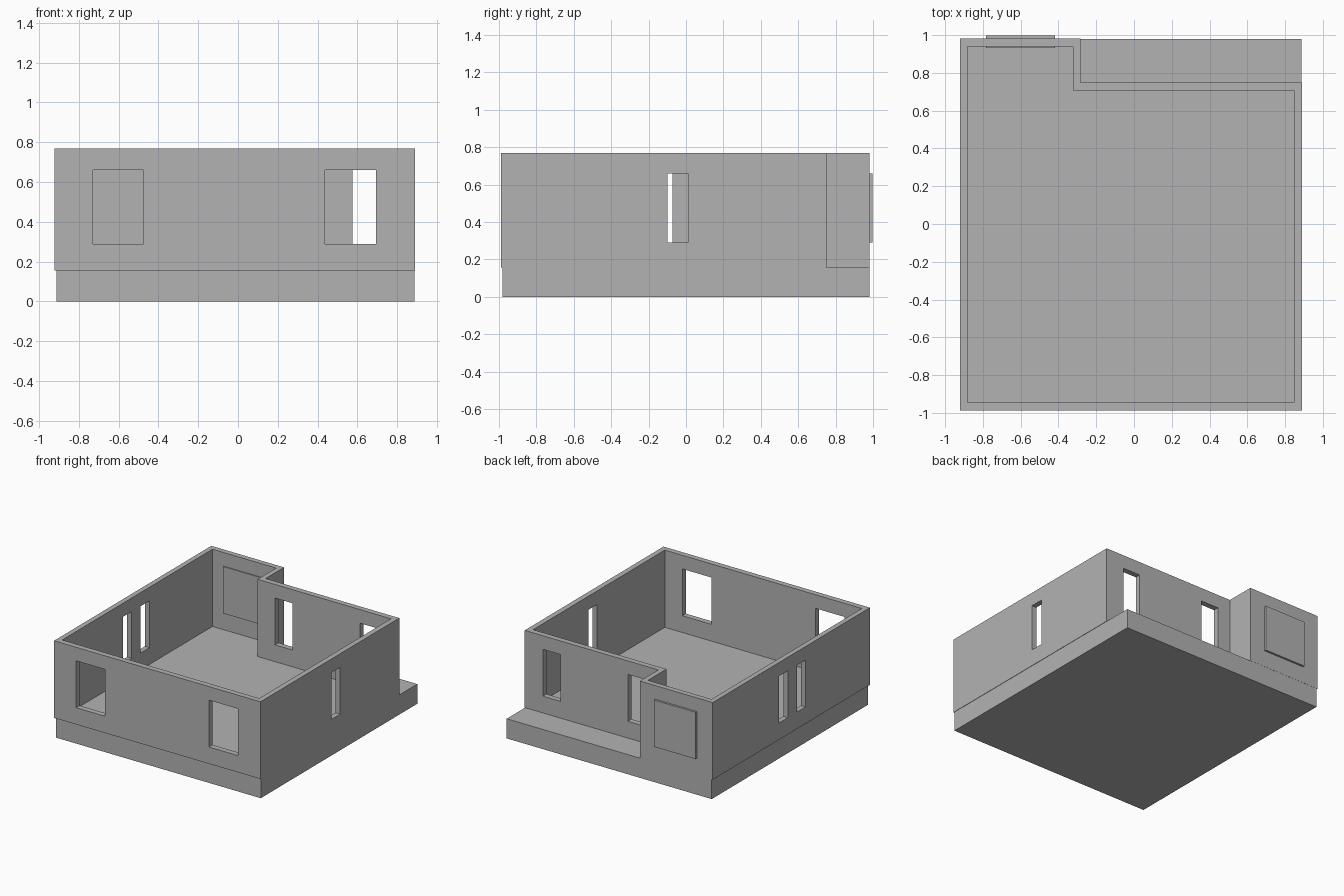
import bpy, bmesh
from mathutils import Matrix, Vector

default = bpy.data.objects.get("Cube")
if default:
    bpy.data.objects.remove(default, do_unlink=True)

# Single plaster grey
grey = bpy.data.materials.new("plaster_grey")
grey.use_nodes = True
colour = (0.45, 0.45, 0.45, 1)
grey.diffuse_color = colour
for node in grey.node_tree.nodes:
    if node.type == 'BSDF_PRINCIPLED':
        node.inputs["Base Color"].default_value = colour

SLAB_TOP, WALL_TOP = 0.156, 0.768
SILL, HEAD = 0.289, 0.66


def finish(name, bm):
    bmesh.ops.recalc_face_normals(bm, faces=bm.faces)
    mesh = bpy.data.meshes.new(name)
    bm.to_mesh(mesh)
    bm.free()
    mesh.materials.append(grey)
    obj = bpy.data.objects.new(name, mesh)
    bpy.context.scene.collection.objects.link(obj)
    return obj


def add_box(bm, xs, ys, zs):
    low, high = Vector((xs[0], ys[0], zs[0])), Vector((xs[1], ys[1], zs[1]))
    size = Matrix.Diagonal((*(high - low), 1))
    bmesh.ops.create_cube(bm, size=1, matrix=Matrix.Translation((low + high) / 2) @ size)


def box(name, xs, ys, zs):
    bm = bmesh.new()
    add_box(bm, xs, ys, zs)
    return finish(name, bm)


def l_outline(left, right, front, notch_y, notch_x, back):
    return [(left, front), (right, front), (right, notch_y),
            (notch_x, notch_y), (notch_x, back), (left, back)]


# Foundation slab, also forming the open terrace in the notch
box("foundation_slab", (-0.912, 0.886), (-0.98, 0.98), (0, SLAB_TOP))

# L-shaped ring of walls between an outer and an inner outline
outer = l_outline(-0.921, 0.889, -0.988, 0.75, -0.283, 0.981)
inner = l_outline(-0.881, 0.847, -0.944, 0.706, -0.323, 0.939)
bm = bmesh.new()
rings = [[bm.verts.new((x, y, z)) for x, y in outline]
         for outline, z in ((outer, SLAB_TOP), (outer, WALL_TOP),
                            (inner, WALL_TOP), (inner, SLAB_TOP))]
for a, b in zip(rings, rings[1:] + rings[:1]):
    for i in range(len(a)):
        j = (i + 1) % len(a)
        bm.faces.new((a[i], a[j], b[j], b[i]))
walls = finish("walls", bm)

# Window openings, each a box passing through its wall
front, rear = (-1.1, -0.85), (0.66, 0.8)
right_side, left_side = (0.8, 1.0), (-1.0, -0.8)
openings = [
    ((-0.728, -0.474), front), ((0.436, 0.693), front),
    ((-0.17, -0.015), rear), ((0.575, 0.73), rear),
    (right_side, (-0.098, 0.01)),
    (left_side, (-0.182, -0.073)), (left_side, (0.04, 0.15)),
]
bm = bmesh.new()
for xs, ys in openings:
    add_box(bm, xs, ys, (SILL, HEAD))
cutter = finish("window_cutter", bm)
cutter.hide_render = True

cut = walls.modifiers.new("windows", 'BOOLEAN')
cut.operation = 'DIFFERENCE'
cut.solver = 'EXACT'
cut.object = cutter
bpy.context.view_layer.update()
evaluated = walls.evaluated_get(bpy.context.evaluated_depsgraph_get())
cut_mesh = bpy.data.meshes.new_from_object(evaluated)
walls.modifiers.clear()
walls.data = cut_mesh
bpy.data.objects.remove(cutter, do_unlink=True)

# Closed panel standing slightly proud of both sides of the back wall
box("back_panel", (-0.783, -0.418), (0.931, 0.997), (SILL, HEAD))
